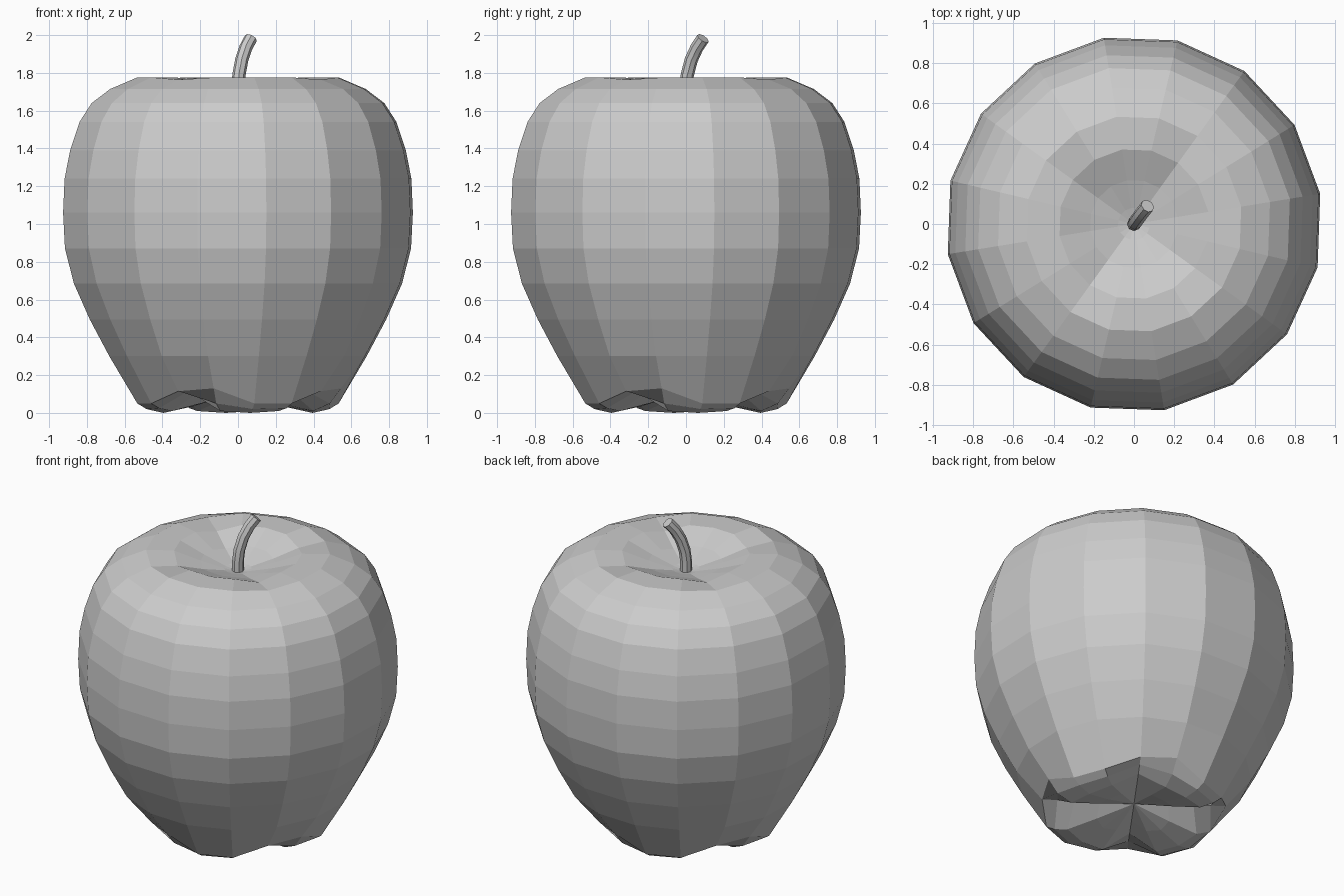
import bpy, bmesh
from math import radians, cos, sin

if "Cube" in bpy.data.objects:
    bpy.data.objects.remove(bpy.data.objects["Cube"])

SIDES = 16
START = radians(54.2)   # a crease lies on every fourth column

# Body profile rings from rim to lower side: (radius, z, crease drop)
side = [(0.08, 1.67, 0), (0.22, 1.715, 0.015), (0.375, 1.775, 0.03),
        (0.54, 1.776, 0.012), (0.685, 1.715, 0), (0.785, 1.64, 0),
        (0.85, 1.54, 0), (0.90, 1.39, 0), (0.93, 1.24, 0), (0.938, 1.06, 0),
        (0.928, 0.87, 0), (0.88, 0.685, 0), (0.795, 0.495, 0), (0.69, 0.30, 0)]
rings = [[(r, z - d), (r, z), (r, z), (r, z)] for r, z, d in side]

# Folded underside: four columns per lobe, the first is the crease
rings += [
    [(0.54, 0.115), (0.56, 0.13), (0.54, 0.05), (0.54, 0.05)],
    [(0.45, 0.115), (0.50, 0.05), (0.49, 0.02), (0.49, 0.025)],
    [(0.35, 0.11), (0.41, 0.01), (0.40, 0.0), (0.41, 0.01)],
    [(0.20, 0.11), (0.23, 0.05), (0.24, 0.035), (0.23, 0.05)],
]

# Apple body
bm = bmesh.new()
grid = []
for ring in rings:
    row = []
    for i in range(SIDES):
        a = START + radians(22.5) * i
        r, z = ring[i % 4]
        row.append(bm.verts.new((r * cos(a), r * sin(a), z)))
    grid.append(row)
top = bm.verts.new((0, 0, 1.65))
bottom = bm.verts.new((0, 0, 0.108))
for i in range(SIDES):
    j = (i + 1) % SIDES
    bm.faces.new((top, grid[0][i], grid[0][j]))
    bm.faces.new((bottom, grid[-1][j], grid[-1][i]))
    for a, b in zip(grid, grid[1:]):
        bm.faces.new((a[i], b[i], b[j], a[j]))
bmesh.ops.recalc_face_normals(bm, faces=bm.faces)
mesh = bpy.data.meshes.new("apple_body")
bm.to_mesh(mesh)
bm.free()
bpy.context.collection.objects.link(bpy.data.objects.new("apple_body", mesh))

# Curved stem
curve = bpy.data.curves.new("stem", "CURVE")
curve.dimensions = "3D"
curve.bevel_depth = 0.035
curve.bevel_resolution = 2
curve.use_fill_caps = True
path = [(0, 0, 1.62), (0, 0, 1.72), (0.005, 0.007, 1.79), (0.02, 0.028, 1.87),
        (0.042, 0.058, 1.935), (0.068, 0.09, 1.983)]
spline = curve.splines.new("POLY")
spline.points.add(len(path) - 1)
for p, co in zip(spline.points, path):
    p.co = (*co, 1)
stem = bpy.data.objects.new("stem", curve)
bpy.context.collection.objects.link(stem)
bpy.context.view_layer.objects.active = stem
stem.select_set(True)
bpy.ops.object.convert(target="MESH")
bpy.ops.object.shade_smooth_by_angle(angle=radians(40))
